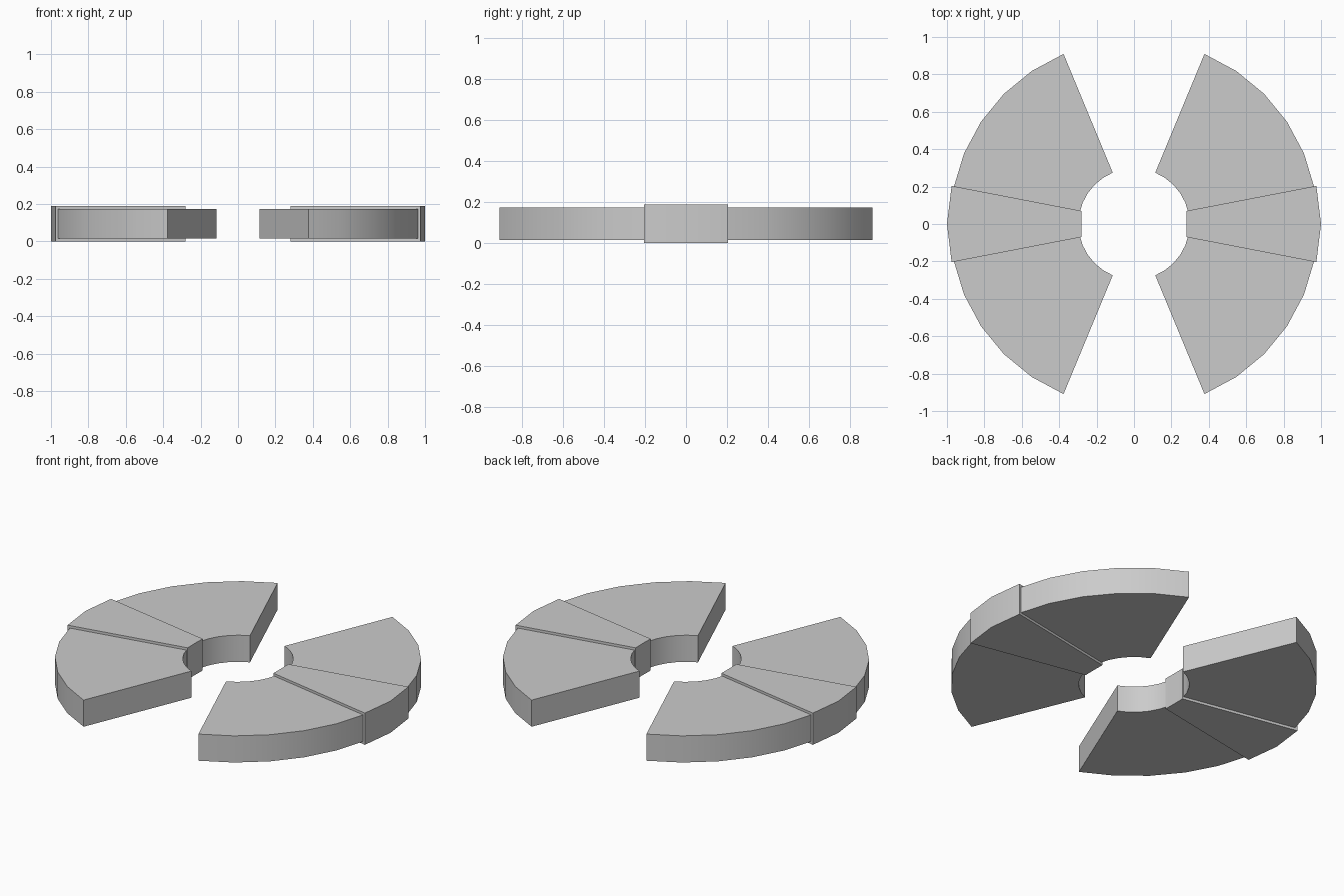
import bpy, bmesh, math

if "Cube" in bpy.data.objects:
    bpy.data.objects.remove(bpy.data.objects["Cube"])

STEP = math.radians(11.25)   # 32-sided ring
R_OUT, R_IN = 0.984, 0.297   # main ring radii
HEIGHT, LIP = 0.188, 0.015   # overall height and raised amount of the clamp


def polar(r, a):
    return (r * math.cos(a), r * math.sin(a))


def prism(name, outline, z0, z1):
    """Extrude a counter-clockwise outline between two heights."""
    bm = bmesh.new()
    face = bm.faces.new([bm.verts.new((x, y, z0)) for x, y in outline])
    ext = bmesh.ops.extrude_face_region(bm, geom=[face])
    for v in ext["geom"]:
        if isinstance(v, bmesh.types.BMVert):
            v.co.z = z1
    bmesh.ops.recalc_face_normals(bm, faces=bm.faces)
    mesh = bpy.data.meshes.new(name)
    bm.to_mesh(mesh)
    bm.free()
    obj = bpy.data.objects.new(name, mesh)
    bpy.context.collection.objects.link(obj)
    return obj


def half_ring(side):
    turn = 0 if side == "right" else math.pi
    angles = [turn + i * STEP for i in range(-6, 7)]
    # curved segment
    outline = [polar(R_OUT, a) for a in angles]
    outline += [polar(R_IN, a) for a in reversed(angles)]
    ring = prism(side + "_segment", outline, LIP, HEIGHT - LIP)

    # slightly larger raised band across the middle of the segment
    s = 1 if side == "right" else -1
    pts = [(0.281, -0.070), (0.975, -0.204), (1.0, 0),
           (0.975, 0.204), (0.281, 0.070), (0.282, 0)]
    band = prism(side + "_band", [(s * x, s * y) for x, y in pts], 0, HEIGHT)

    # merge the band into the segment
    mod = ring.modifiers.new("union", "BOOLEAN")
    mod.operation = "UNION"
    mod.solver = "EXACT"
    mod.object = band
    bpy.ops.object.select_all(action="DESELECT")
    bpy.context.view_layer.objects.active = ring
    ring.select_set(True)
    bpy.ops.object.modifier_apply(modifier=mod.name)
    bpy.data.objects.remove(band)
    bpy.ops.object.shade_smooth_by_angle(angle=math.radians(30))


for side in ("right", "left"):
    half_ring(side)
